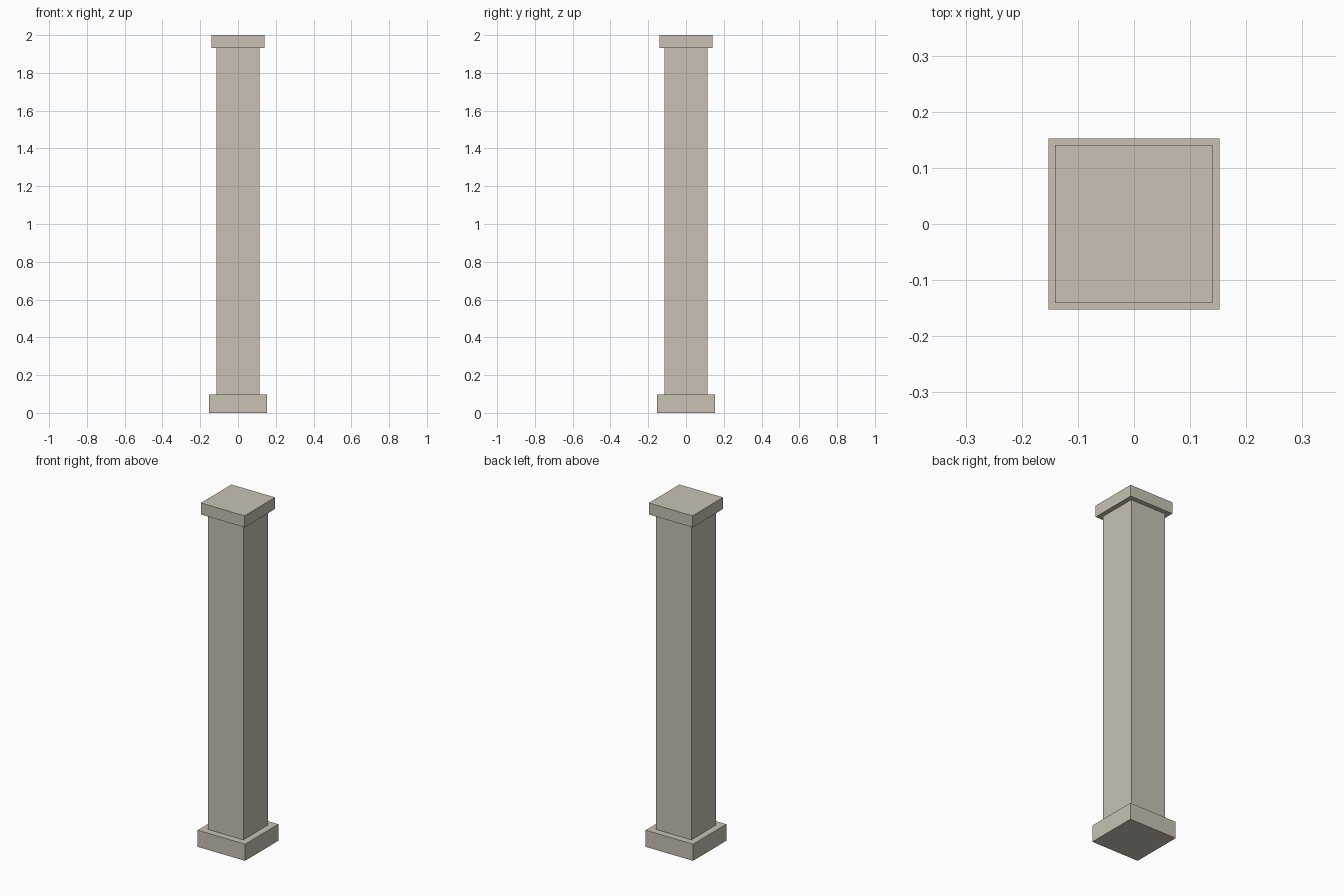
import bpy

if "Cube" in bpy.data.objects:
    bpy.data.objects.remove(bpy.data.objects["Cube"])

stone = bpy.data.materials.new("warm_stone")
stone.diffuse_color = (0.58, 0.54, 0.45, 1)
stone.use_nodes = True
stone.node_tree.nodes["Principled BSDF"].inputs["Base Color"].default_value = stone.diffuse_color


def square_block(name, width, z0, z1):
    bpy.ops.mesh.primitive_cube_add(size=1, location=(0, 0, (z0 + z1) / 2))
    block = bpy.context.object
    block.name = name
    block.scale = (width, width, z1 - z0)
    bpy.ops.object.transform_apply(location=False, rotation=False, scale=True)
    block.data.materials.append(stone)
    return block


BASE_TOP, CAP_BOTTOM, HEIGHT = 0.097, 1.933, 2.0

# Square plinth, plain shaft and overhanging cap
square_block("base", 0.305, 0, BASE_TOP)
square_block("shaft", 0.228, BASE_TOP, CAP_BOTTOM)
square_block("cap", 0.281, CAP_BOTTOM, HEIGHT)
